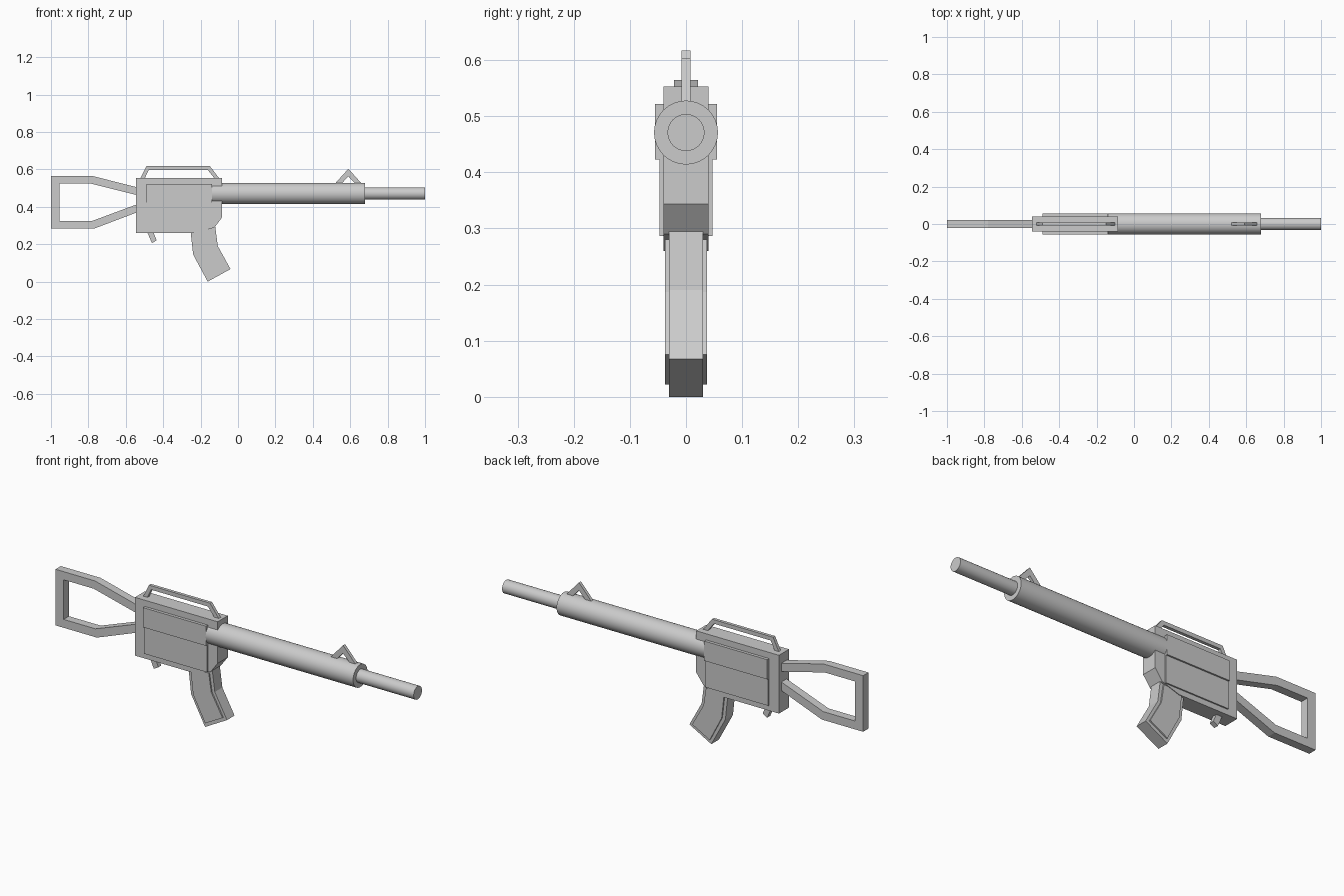
import bpy, bmesh, math
from mathutils import Matrix

if "Cube" in bpy.data.objects:
    bpy.data.objects.remove(bpy.data.objects["Cube"])


def finish(name, bm):
    bmesh.ops.recalc_face_normals(bm, faces=bm.faces[:])
    me = bpy.data.meshes.new(name)
    bm.to_mesh(me)
    bm.free()
    ob = bpy.data.objects.new(name, me)
    bpy.context.collection.objects.link(ob)
    return ob


def prism(name, profile, half):
    """Extrude an x/z side profile symmetrically across y."""
    bm = bmesh.new()
    face = bm.faces.new([bm.verts.new((x, -half, z)) for x, z in profile])
    new = bmesh.ops.extrude_face_region(bm, geom=[face])["geom"]
    bmesh.ops.translate(bm, vec=(0, 2 * half, 0),
                        verts=[v for v in new if isinstance(v, bmesh.types.BMVert)])
    return finish(name, bm)


def box(name, x0, x1, z0, z1, half):
    return prism(name, [(x0, z0), (x1, z0), (x1, z1), (x0, z1)], half)


def tube(name, x0, x1, radius, z):
    bm = bmesh.new()
    mat = Matrix.Translation(((x0 + x1) / 2, 0, z)) @ Matrix.Rotation(math.pi / 2, 4, 'Y')
    bmesh.ops.create_cone(bm, cap_ends=True, segments=32, radius1=radius,
                          radius2=radius, depth=x1 - x0, matrix=mat)
    ob = finish(name, bm)
    bpy.ops.object.select_all(action='DESELECT')
    ob.select_set(True)
    bpy.context.view_layer.objects.active = ob
    bpy.ops.object.shade_smooth_by_angle(angle=math.radians(40))
    return ob


# Receiver body and its stepped side plates
prism("receiver", [(-0.545, 0.26), (-0.22, 0.26), (-0.125, 0.29), (-0.085, 0.344),
                   (-0.085, 0.553), (-0.545, 0.553)], 0.04)
box("upper_side_plate", -0.49, -0.14, 0.423, 0.522, 0.055)
box("lower_side_plate", -0.49, -0.14, 0.287, 0.423, 0.047)

# Barrel
tube("handguard", -0.14, 0.68, 0.057, 0.471)
tube("barrel", 0.60, 1.0, 0.033, 0.471)

# Open-frame stock: outer outline, then back along the inner one
prism("stock", [(-0.53, 0.502), (-0.78, 0.565), (-1.0, 0.565), (-1.0, 0.283),
                (-0.77, 0.283), (-0.53, 0.374), (-0.53, 0.417), (-0.778, 0.325),
                (-0.955, 0.325), (-0.955, 0.524), (-0.787, 0.524), (-0.53, 0.46)], 0.021)

# Carry handle and front sight
prism("carry_handle", [(-0.525, 0.545), (-0.49, 0.617), (-0.15, 0.617), (-0.095, 0.545),
                       (-0.12, 0.545), (-0.162, 0.597), (-0.477, 0.597),
                       (-0.502, 0.545)], 0.008)
prism("front_sight", [(0.515, 0.52), (0.59, 0.603), (0.665, 0.52), (0.63, 0.52),
                      (0.59, 0.563), (0.55, 0.52)], 0.008)

# Curved magazine with raised side panels
prism("magazine", [(-0.255, 0.28), (-0.24, 0.145), (-0.162, 0.0), (-0.04, 0.067),
                   (-0.108, 0.19), (-0.122, 0.295)], 0.03)
prism("magazine_panel", [(-0.238, 0.275), (-0.224, 0.15), (-0.157, 0.022), (-0.06, 0.075),
                         (-0.123, 0.187), (-0.137, 0.28)], 0.037)

# Trigger
prism("trigger", [(-0.488, 0.27), (-0.46, 0.206), (-0.435, 0.22), (-0.455, 0.27)], 0.012)
